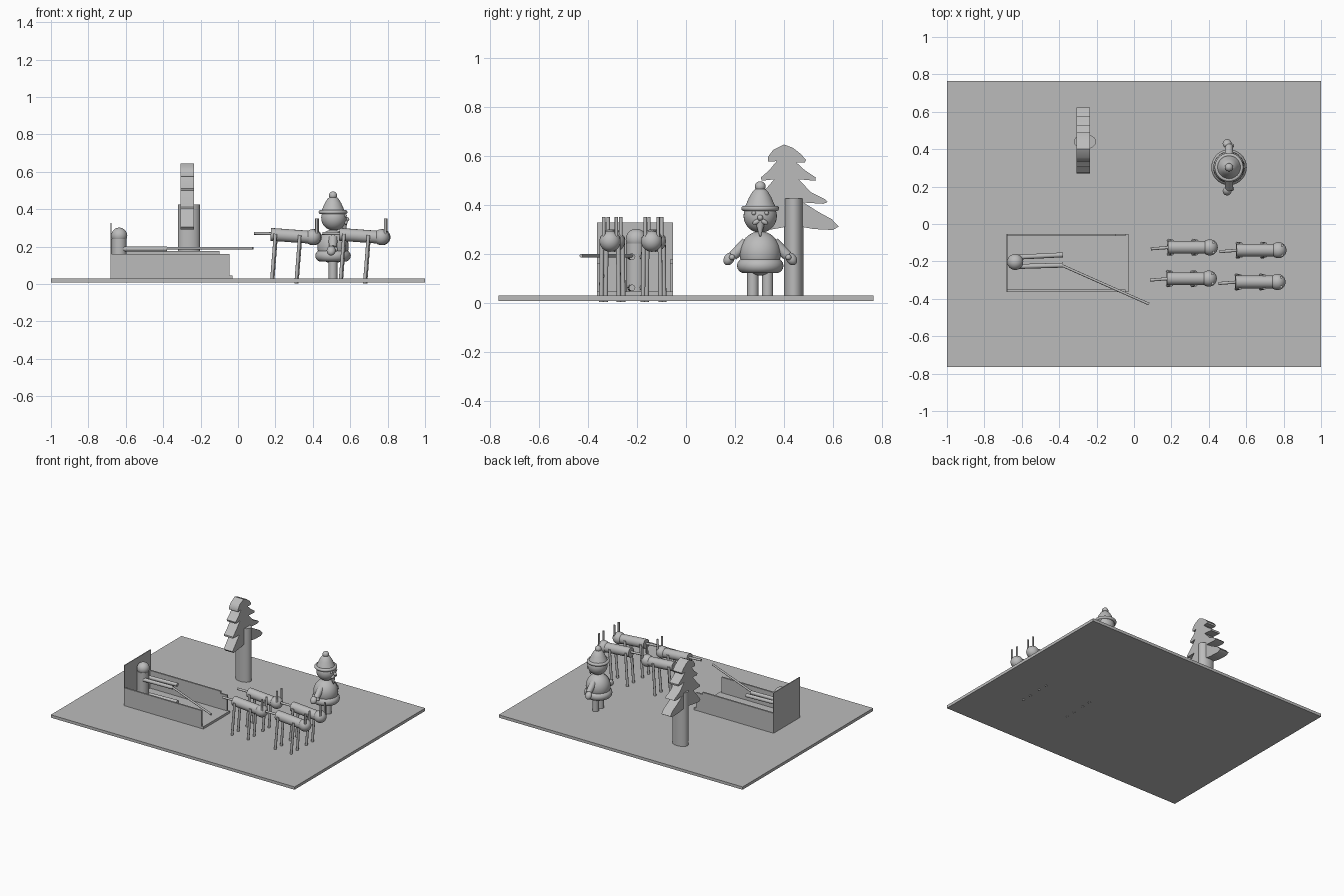
import bpy, bmesh, math
from mathutils import Vector

if "Cube" in bpy.data.objects:
    bpy.data.objects.remove(bpy.data.objects["Cube"], do_unlink=True)

gray = bpy.data.materials.new("plain gray")
gray.use_nodes = True
gray.diffuse_color = (0.5, 0.5, 0.5, 1)
gray.node_tree.nodes["Principled BSDF"].inputs["Base Color"].default_value = (0.5, 0.5, 0.5, 1)


def finish(name, smooth=True):
    ob = bpy.context.object
    ob.name = name
    ob.data.materials.clear()
    ob.data.materials.append(gray)
    if smooth:
        bpy.ops.object.shade_smooth_by_angle(angle=math.radians(40))
    return ob


def box(name, lo, hi):
    lo, hi = Vector(lo), Vector(hi)
    bpy.ops.mesh.primitive_cube_add(size=1, location=(lo + hi) / 2)
    bpy.context.object.scale = hi - lo
    return finish(name, False)


def ball(name, loc, r, scale=(1, 1, 1)):
    bpy.ops.mesh.primitive_uv_sphere_add(segments=32, ring_count=16, radius=r, location=loc)
    bpy.context.object.scale = scale
    return finish(name)


def rod(name, a, b, r, r2=None):
    a, b = Vector(a), Vector(b)
    d = b - a
    bpy.ops.mesh.primitive_cone_add(vertices=24, radius1=r, radius2=r if r2 is None else r2,
                                    depth=d.length, location=(a + b) / 2)
    bpy.context.object.rotation_euler = d.to_track_quat('Z', 'Y').to_euler()
    return finish(name)


def ring(name, loc, major, minor, height=1):
    bpy.ops.mesh.primitive_torus_add(location=loc, major_radius=major, minor_radius=minor,
                                     major_segments=40, minor_segments=14)
    bpy.context.object.scale.z = height
    return finish(name)


def from_bmesh(name, bm):
    bmesh.ops.recalc_face_normals(bm, faces=bm.faces)
    me = bpy.data.meshes.new(name)
    bm.to_mesh(me)
    bm.free()
    ob = bpy.data.objects.new(name, me)
    bpy.context.collection.objects.link(ob)
    bpy.ops.object.select_all(action='DESELECT')
    bpy.context.view_layer.objects.active = ob
    ob.select_set(True)
    return finish(name)


# Ground slab
box("ground", (-1, -0.765, 0.007), (1, 0.765, 0.028))

# Sled: floor, side walls and tall back board
box("sled_floor", (-0.68, -0.363, 0.028), (-0.03, -0.053, 0.045))
box("sled_right_wall", (-0.68, -0.363, 0.028), (-0.045, -0.351, 0.16))
box("sled_left_wall", (-0.68, -0.065, 0.028), (-0.098, -0.053, 0.176))
box("sled_left_wall_front", (-0.098, -0.065, 0.028), (-0.045, -0.053, 0.16))
box("sled_back", (-0.682, -0.363, 0.028), (-0.676, -0.053, 0.327))

# Seated rider holding a long rein pole
rod("rider_body", (-0.635, -0.205, 0.045), (-0.635, -0.205, 0.24), 0.04)
ball("rider_head", (-0.635, -0.203, 0.258), 0.043)
for side, y0, y1 in (("left", -0.178, -0.165), ("right", -0.228, -0.22)):
    rod(f"rider_{side}_arm", (-0.64, y0, 0.187), (-0.38, y1, 0.187), 0.013)
    rod(f"rider_{side}_leg", (-0.64, y0, 0.06), (-0.38, y1, 0.06), 0.013)
rod("rein_pole", (-0.4, -0.215, 0.191), (0.08, -0.428, 0.191), 0.007)

# Tree: oval trunk with an extruded layered crown
trunk = rod("tree_trunk", (-0.262, 0.44, 0.028), (-0.262, 0.44, 0.425), 1)
trunk.scale = (0.059, 0.04, 1)
crown = [(0.40, 0.645), (0.435, 0.632), (0.468, 0.607), (0.49, 0.582), (0.485, 0.572),
         (0.45, 0.572), (0.485, 0.54), (0.53, 0.51), (0.528, 0.497), (0.46, 0.503),
         (0.51, 0.45), (0.57, 0.42), (0.578, 0.41), (0.56, 0.403), (0.48, 0.408),
         (0.54, 0.37), (0.595, 0.34), (0.623, 0.31), (0.60, 0.296), (0.52, 0.30),
         (0.44, 0.315), (0.36, 0.30), (0.285, 0.29), (0.27, 0.305), (0.30, 0.34),
         (0.35, 0.40), (0.275, 0.40), (0.275, 0.412), (0.31, 0.445), (0.36, 0.503),
         (0.31, 0.497), (0.305, 0.51), (0.34, 0.54), (0.37, 0.577), (0.335, 0.575),
         (0.335, 0.595), (0.355, 0.622)]
bm = bmesh.new()
face = bm.faces.new([bm.verts.new((-0.307, y, z)) for y, z in crown])
side = bmesh.ops.extrude_face_region(bm, geom=[face])["geom"]
bmesh.ops.translate(bm, vec=(0.073, 0, 0), verts=[v for v in side if isinstance(v, bmesh.types.BMVert)])
from_bmesh("tree_crown", bm)


# Four stick reindeer, placed by head position
def reindeer(tag, x, y):
    def at(dx, dy, z):
        return (x + dx, y + dy, z)
    rod(f"reindeer_{tag}_body", at(-0.225, 0, 0.265), at(-0.02, 0, 0.25), 0.034)
    ball(f"reindeer_{tag}_head", at(0, 0, 0.25), 0.043)
    rod(f"reindeer_{tag}_tail", at(-0.315, -0.008, 0.271), at(-0.21, 0, 0.268), 0.008)
    for s, label in ((1, "left"), (-1, "right")):
        rod(f"reindeer_{tag}_{label}_antler", at(0.02, s * 0.026, 0.25), at(0.02, s * 0.026, 0.35), 0.007)
        rod(f"reindeer_{tag}_{label}_front_leg", at(-0.07, s * 0.033, 0.26),
            at(-0.09, s * 0.036, 0.002), 0.009)
        rod(f"reindeer_{tag}_{label}_rear_leg", at(-0.2, s * 0.033, 0.268),
            at(-0.22, s * 0.036, 0.012), 0.009)


for tag, x, y in (("rear_left", 0.405, -0.125), ("front_left", 0.772, -0.14),
                  ("rear_right", 0.4, -0.292), ("front_right", 0.767, -0.31)):
    reindeer(tag, x, y)

# Standing man looking towards +x
px, py = 0.508, 0.303
ball("man_body", (px, py, 0.2), 0.084, (1, 1, 1.08))
ring("man_coat_hem", (px, py, 0.15), 0.064, 0.031)
ball("man_head", (px + 0.005, py, 0.353), 0.068)
ring("man_hat_brim", (px, py, 0.384), 0.066, 0.011)
ball("man_hat_bobble", (px, py, 0.473), 0.022)

# Hat turned from a profile
bm = bmesh.new()
hat = [(0.066, 0.384), (0.058, 0.40), (0.045, 0.43), (0.03, 0.455), (0.015, 0.467), (0, 0.468)]
verts = [bm.verts.new((px + r, py, z)) for r, z in hat]
edges = [bm.edges.new(pair) for pair in zip(verts, verts[1:])]
bmesh.ops.spin(bm, geom=verts + edges, cent=(px, py, 0), axis=(0, 0, 1), angle=math.tau, steps=32)
bmesh.ops.remove_doubles(bm, verts=bm.verts, dist=0.0001)
from_bmesh("man_hat", bm)

# Face: nose and pointed beard
ball("man_nose", (px + 0.075, py, 0.346), 0.012)
rod("man_beard", (px + 0.055, py, 0.335), (px + 0.065, py, 0.27), 0.022, 0.003)

# Paired limbs and facial features
for s, label in ((1, "left"), (-1, "right")):
    rod(f"man_{label}_leg", (px, py + s * 0.03, 0.028), (px, py + s * 0.03, 0.15), 0.023)
    rod(f"man_{label}_arm", (px, py + s * 0.055, 0.243), (px, py + s * 0.112, 0.19), 0.025, 0.02)
    hand = ball(f"man_{label}_hand", (px - 0.01, py + s * 0.127, 0.178), 0.028, (0.85, 0.75, 1))
    hand.rotation_euler.x = s * 0.6
    ball(f"man_{label}_thumb", (px + 0.015, py + s * 0.115, 0.185), 0.012)
    ball(f"man_{label}_eye", (px + 0.065, py + s * 0.026, 0.365), 0.009)
    whisker = ball(f"man_{label}_whisker", (px + 0.068, py + s * 0.014, 0.33), 0.016, (0.6, 1.2, 0.6))
    whisker.rotation_euler.x = -s * 0.5
